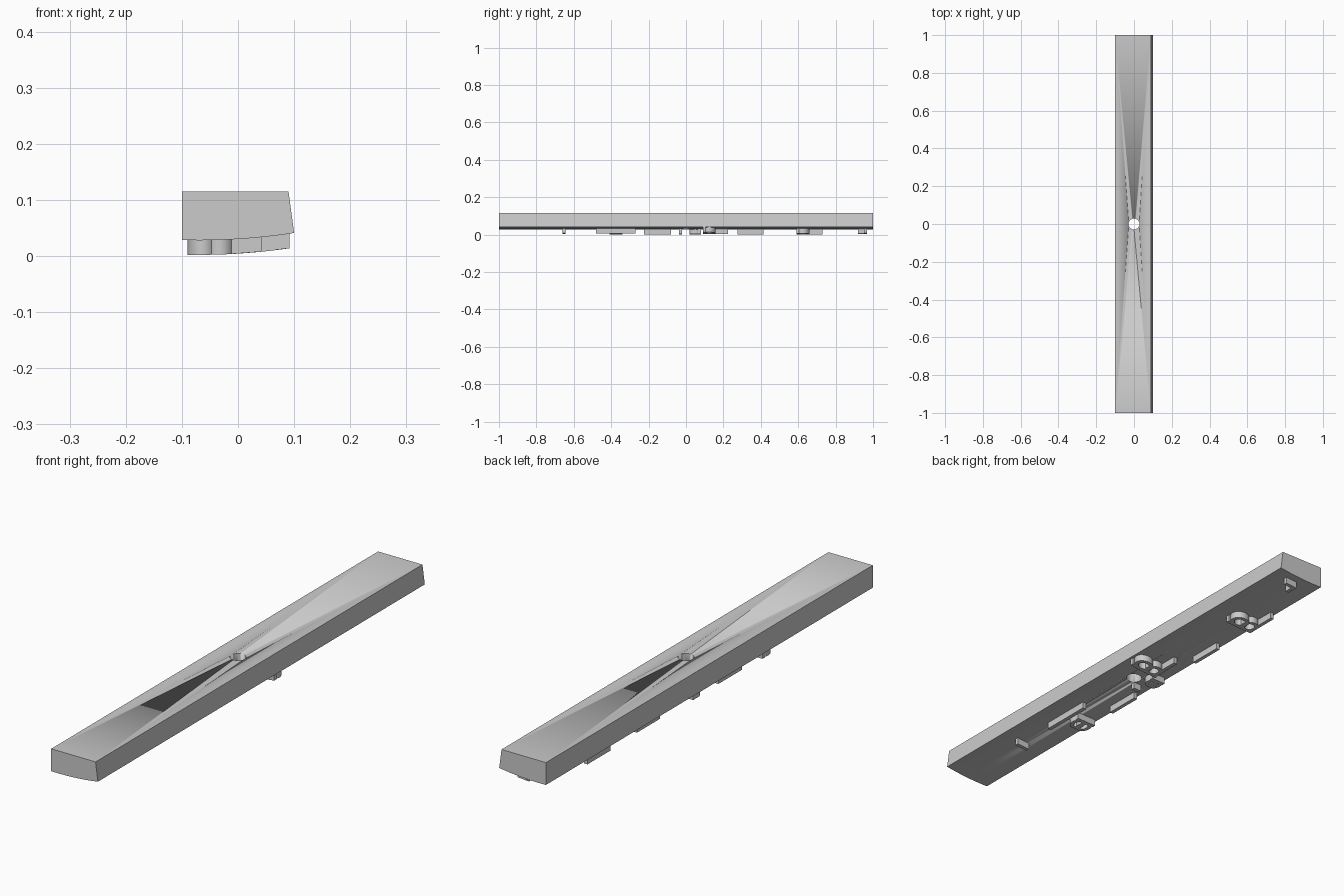
import bpy, bmesh, math
from mathutils import Vector

if "Cube" in bpy.data.objects:
    bpy.data.objects.remove(bpy.data.objects["Cube"], do_unlink=True)

grey = bpy.data.materials.new("plain_grey")
grey.use_nodes = True
COLOUR = (0.6, 0.6, 0.6, 1)
grey.diffuse_color = COLOUR
grey.node_tree.nodes["Principled BSDF"].inputs["Base Color"].default_value = COLOUR


def underside(x):
    """Height of the gently curved lower face of the bar."""
    return 0.028 + 0.013 * ((x + 0.07) / 0.17) ** 2


def finish(name, bm):
    bmesh.ops.recalc_face_normals(bm, faces=bm.faces)
    mesh = bpy.data.meshes.new(name)
    bm.to_mesh(mesh)
    bm.free()
    mesh.materials.append(grey)
    obj = bpy.data.objects.new(name, mesh)
    bpy.context.collection.objects.link(obj)
    bpy.context.view_layer.objects.active = obj
    for other in bpy.context.selected_objects:
        other.select_set(False)
    obj.select_set(True)
    bpy.ops.object.shade_smooth_by_angle(angle=math.radians(30))
    return obj


def stroke(bm, points, width=0.015, closed=False):
    """Raised ridge following a path on the curved underside."""
    pts = [Vector(p) for p in points]
    n = len(pts)
    rings = []
    for i, p in enumerate(pts):
        before = pts[i - 1] if closed or i else p
        after = pts[(i + 1) % n] if closed or i < n - 1 else p
        t = (after - before).normalized()
        side = Vector((-t.y, t.x)) * width / 2
        a, b = p + side, p - side
        rings.append([bm.verts.new((q.x, q.y, underside(q.x) + dz))
                      for q, dz in ((a, 0.004), (a, -0.026), (b, -0.026), (b, 0.004))])
    for i in range(n if closed else n - 1):
        r, s = rings[i], rings[(i + 1) % n]
        for k in range(4):
            bm.faces.new((r[k], r[(k + 1) % 4], s[(k + 1) % 4], s[k]))
    if not closed:
        bm.faces.new(rings[0])
        bm.faces.new(rings[-1])


def ridge(name, *paths):
    bm = bmesh.new()
    for path in paths:
        stroke(bm, path)
    finish(name, bm)


def double_loop(name, x_low, x_high, y_back, y_tip, split=0.5):
    """Straight back with two rounded loops side by side."""
    bm = bmesh.new()
    way = 1 if y_tip > y_back else -1
    inset = 0.0075
    x_mid = x_low + (x_high - x_low) * split
    back = y_back + way * inset
    tip = y_tip - way * inset
    stroke(bm, [(x_low, back), (x_mid, back), (x_high, back)])
    for a, b in ((x_low + inset, x_mid + inset / 2), (x_mid - inset / 2, x_high - inset)):
        cx, rx = (a + b) / 2, (b - a) / 2
        cy, ry = (back + tip) / 2, abs(tip - back) / 2
        stroke(bm, [(cx + rx * math.cos(i * math.tau / 24),
                     cy + ry * math.sin(i * math.tau / 24)) for i in range(24)], closed=True)
    finish(name, bm)


# Long bar: slanted left side, curved underside
bm = bmesh.new()
steps = 12
profile = [(-0.1 + 0.2 * i / steps, underside(-0.1 + 0.2 * i / steps)) for i in range(steps + 1)]
profile += [(0.09, 0.115), (-0.1, 0.115)]
face = bm.faces.new([bm.verts.new((x, -1, z)) for x, z in profile])
out = bmesh.ops.extrude_face_region(bm, geom=[face])
bmesh.ops.translate(bm, vec=(0, 2, 0),
                    verts=[g for g in out["geom"] if isinstance(g, bmesh.types.BMVert)])
bar = finish("bar", bm)

# Round hole through the middle
bm = bmesh.new()
bmesh.ops.create_cone(bm, cap_ends=True, segments=32, radius1=0.029, radius2=0.029, depth=0.5)
cutter = finish("hole_cutter", bm)
cutter.hide_render = True
cutter.hide_set(True)
cut = bar.modifiers.new("hole", "BOOLEAN")
cut.object = cutter
cut.solver = "EXACT"

# Straight ridges
ridge("front_cross_ridge", [(-0.012, -0.652), (0.043, -0.652)])
ridge("front_long_ridge", [(0.022, -0.48), (0.022, -0.27)])
ridge("centre_front_ridge", [(-0.075, -0.225), (-0.075, -0.08)])
ridge("centre_cross_ridge", [(-0.055, -0.03), (-0.02, -0.03)])
ridge("centre_back_ridge", [(-0.02, 0.09), (-0.02, 0.225)])
ridge("middle_back_ridge", [(-0.073, 0.275), (-0.073, 0.415)])
ridge("back_ridge", [(-0.082, 0.59), (-0.082, 0.73)])

# Hooked ridge near the back end
ridge("back_hook", [(0.005, 0.96), (0.045, 0.96)], [(0.003, 0.92), (0.003, 0.967)])

# Looped ridges
double_loop("front_loops", -0.09, -0.005, -0.34, -0.41)
double_loop("centre_small_loops", -0.087, -0.025, 0.08, 0.02)
double_loop("centre_large_loops", -0.03, 0.092, 0.09, 0.158, 0.48)
double_loop("back_loops", -0.09, 0.03, 0.59, 0.66, 0.48)
